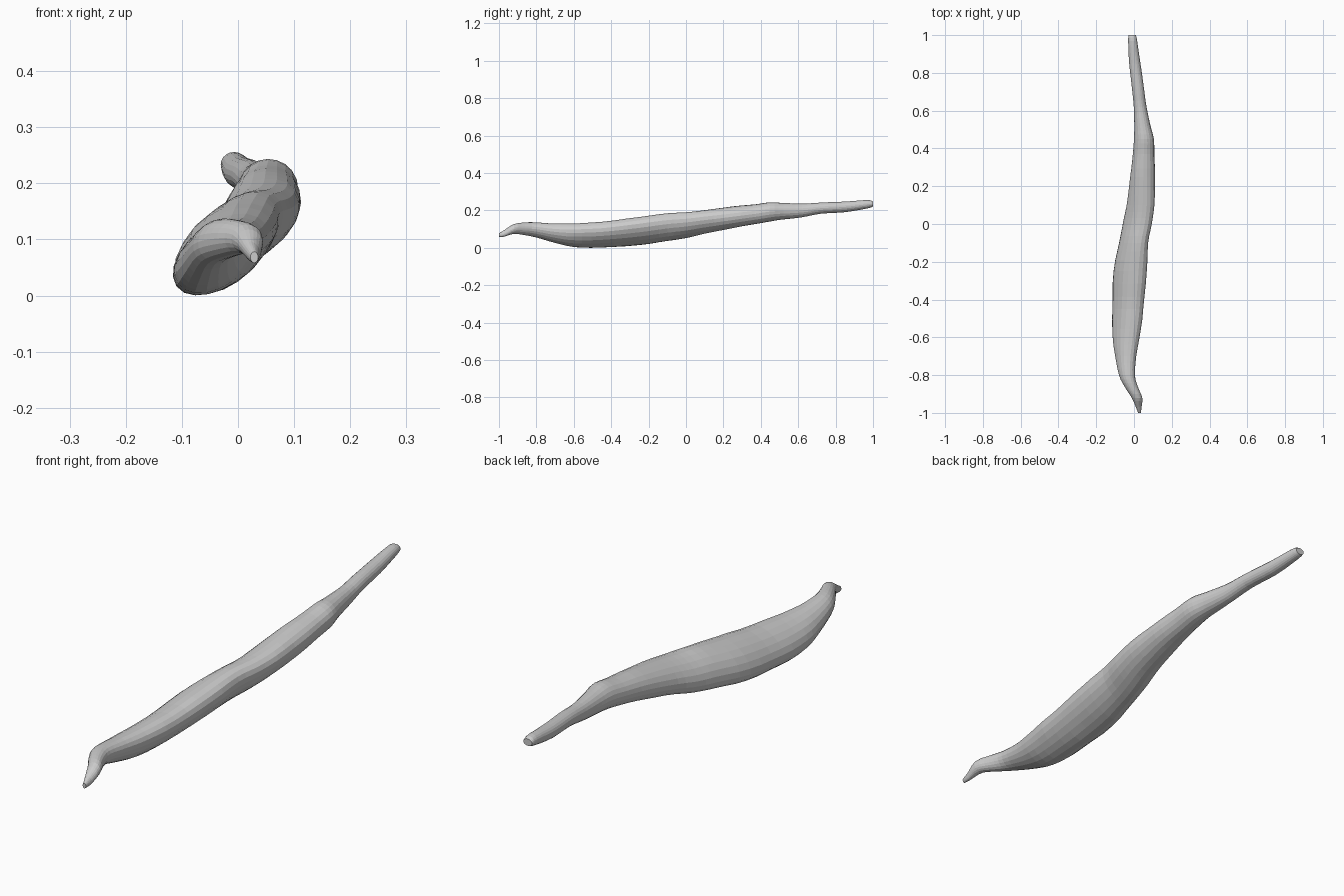
import bpy, bmesh, math
from mathutils import Vector, noise

if "Cube" in bpy.data.objects:
    bpy.data.objects.remove(bpy.data.objects["Cube"])

# Stations along the body: y, left x, right x, bottom z, top z, diagonal lean
STATIONS = [
    (-1.00, .022, .036, .058, .078, 0),
    (-.97, .010, .040, .060, .096, -.2),
    (-.92, -.012, .044, .075, .127, 0),
    (-.86, -.050, .020, .068, .136, .1),
    (-.80, -.080, .005, .055, .136, .2),
    (-.70, -.100, .012, .026, .129, .3),
    (-.60, -.114, .030, .004, .131, .38),
    (-.45, -.115, .050, .001, .139, .43),
    (-.25, -.109, .067, .015, .165, .43),
    (-.10, -.080, .076, .036, .185, .43),
    (.00, -.060, .096, .052, .191, .4),
    (.10, -.040, .109, .075, .202, .3),
    (.25, -.020, .112, .106, .221, .1),
    (.37, -.006, .107, .128, .233, .05),
    (.45, .000, .105, .141, .244, .05),
    (.52, .001, .087, .152, .240, .05),
    (.62, -.001, .066, .164, .236, 0),
    (.72, -.011, .053, .182, .242, 0),
    (.85, -.025, .034, .191, .247, 0),
    (.97, -.031, .017, .211, .256, 0),
    (1.00, -.028, .010, .221, .248, 0),
]
SIDES, STEPS = 20, 3


def blend(i, t):
    """Catmull-Rom blend between station i and i + 1."""
    p0, p1, p2, p3 = (STATIONS[max(0, min(len(STATIONS) - 1, i + k))] for k in (-1, 0, 1, 2))
    return [.5 * (2 * b + (c - a) * t + (2 * a - 5 * b + 4 * c - d) * t * t
                  + (3 * b - a - 3 * c + d) * t ** 3)
            for a, b, c, d in zip(p0, p1, p2, p3)]


# Leaning oval rings lofted into one tapering body with slight surface lumps
bm = bmesh.new()
rings = []
samples = [blend(i, s / STEPS) for i in range(len(STATIONS) - 1) for s in range(STEPS)]
samples.append(STATIONS[-1])
for y, left, right, low, high, lean in samples:
    cx, cz = (left + right) / 2, (low + high) / 2
    a, b = (right - left) / 2, (high - low) / 2
    phase = math.asin(lean)
    ring = []
    for k in range(SIDES):
        ang = math.tau * k / SIDES - phase / 2
        dx, dz = a * math.cos(ang), b * math.sin(ang + phase)
        lump = 1 + .03 * noise.noise(Vector((dx * 14, y * 9, dz * 14)))
        ring.append(bm.verts.new((cx + dx * lump, y, max(0, cz + dz * lump))))
    rings.append(ring)
for r0, r1 in zip(rings, rings[1:]):
    for k in range(SIDES):
        n = (k + 1) % SIDES
        bm.faces.new((r0[k], r0[n], r1[n], r1[k]))

# Closed tips
bm.faces.new(rings[0])
bm.faces.new(rings[-1])
bmesh.ops.recalc_face_normals(bm, faces=bm.faces)

mesh = bpy.data.meshes.new("tapered_body")
bm.to_mesh(mesh)
bm.free()
body = bpy.data.objects.new("tapered_body", mesh)
bpy.context.collection.objects.link(body)
